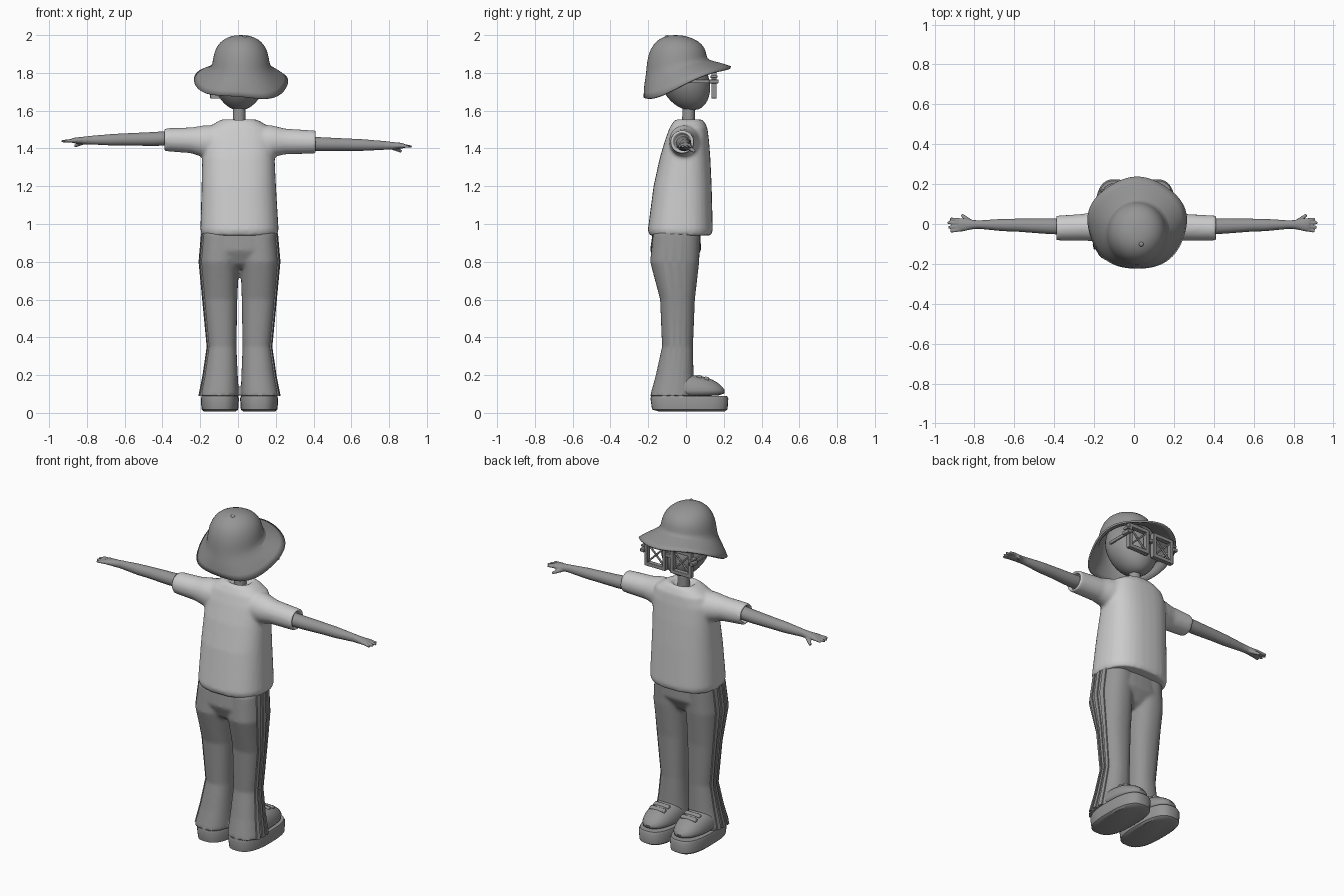
import bpy, bmesh, math
from mathutils import Vector, Matrix

if "Cube" in bpy.data.objects:
    bpy.data.objects.remove(bpy.data.objects["Cube"])


def material(name, v):
    m = bpy.data.materials.new(name)
    m.use_nodes = True
    m.diffuse_color = (v, v, v, 1)
    m.node_tree.nodes["Principled BSDF"].inputs["Base Color"].default_value = (v, v, v, 1)
    return m


LIGHT = material("light grey", 0.6)
MID = material("mid grey", 0.3)


def skin(bm, loops, first=True, last=True):
    """Bridge equal point loops into a tube, with optional end caps."""
    rows = [[bm.verts.new(p) for p in loop] for loop in loops]
    n = len(rows[0])
    for a, b in zip(rows, rows[1:]):
        for i in range(n):
            j = (i + 1) % n
            bm.faces.new((a[i], a[j], b[j], b[i]))
    if first:
        bm.faces.new(rows[0])
    if last:
        bm.faces.new(rows[-1])


def loft(bm, rings, axis="z", power=2.0, n=32, **caps):
    """Rings are (position, centre a, centre b, radius a, radius b)."""
    loops = []
    for t, a, b, ra, rb in rings:
        loop = []
        for i in range(n):
            c, s = math.cos(math.tau * i / n), math.sin(math.tau * i / n)
            u = a + ra * math.copysign(abs(c) ** (2 / power), c)
            v = b + rb * math.copysign(abs(s) ** (2 / power), s)
            loop.append((u, v, t) if axis == "z" else (t, u, v))
        loops.append(loop)
    skin(bm, loops, **caps)


def tube(bm, p, q, r1, r2, n=12):
    p, q = Vector(p), Vector(q)
    turn = (q - p).to_track_quat("Z", "Y").to_matrix().to_4x4()
    bmesh.ops.create_cone(bm, cap_ends=True, segments=n, radius1=r1, radius2=r2,
                          depth=(q - p).length, matrix=Matrix.Translation((p + q) / 2) @ turn)


def box(bm, centre, size, tilt=0, axis="X"):
    bmesh.ops.create_cube(bm, size=1, matrix=Matrix.Translation(centre)
                          @ Matrix.Rotation(tilt, 4, axis) @ Matrix.Diagonal((*size, 1)))


def make(name, bm, mat, voxel=0, smooth=0, subdiv=0, bevel=0, angle=40):
    bmesh.ops.recalc_face_normals(bm, faces=bm.faces)
    me = bpy.data.meshes.new(name)
    bm.to_mesh(me)
    bm.free()
    me.materials.append(mat)
    ob = bpy.data.objects.new(name, me)
    bpy.context.collection.objects.link(ob)
    bpy.ops.object.select_all(action="DESELECT")
    ob.select_set(True)
    bpy.context.view_layer.objects.active = ob
    if bevel:
        m = ob.modifiers.new("Bevel", "BEVEL")
        m.width, m.segments = bevel, 2
    if voxel:
        m = ob.modifiers.new("Remesh", "REMESH")
        m.mode, m.voxel_size, m.use_smooth_shade = "VOXEL", voxel, True
        m = ob.modifiers.new("Smooth", "SMOOTH")
        m.factor, m.iterations = 0.5, smooth
    if subdiv:
        m = ob.modifiers.new("Subdivision", "SUBSURF")
        m.levels = m.render_levels = subdiv
    bpy.ops.object.shade_smooth_by_angle(angle=math.radians(angle))
    return ob


SIDES = (("left", 1), ("right", -1))

# Shirt: torso and both sleeves blended into one surface
bm = bmesh.new()
loft(bm, [(0.94, 0.008, -0.03, 0.20, 0.165), (0.97, 0.008, -0.03, 0.207, 0.172),
          (1.2, 0.004, -0.018, 0.197, 0.154), (1.35, 0.002, -0.005, 0.192, 0.134),
          (1.45, 0.004, 0.006, 0.19, 0.115), (1.51, 0.005, 0.013, 0.165, 0.1),
          (1.545, 0.006, 0.015, 0.11, 0.08), (1.558, 0.006, 0.015, 0.075, 0.062),
          (1.53, 0.006, 0.015, 0.045, 0.04)], power=2.5)
for name, s in SIDES:
    end, drop = (0.415, 0.012) if s > 0 else (0.39, 0)
    loft(bm, [(s * 0.08, -0.005, 1.43, 0.085, 0.095), (s * 0.18, -0.01, 1.437, 0.08, 0.085),
              (s * 0.25, -0.016, 1.443 - drop / 2, 0.067, 0.068),
              (s * (end - 0.02), -0.02, 1.446 - drop, 0.063, 0.062),
              (s * end, -0.02, 1.446 - drop, 0.062, 0.061),
              (s * end, -0.02, 1.446 - drop, 0.047, 0.047),
              (s * (end - 0.04), -0.02, 1.446 - drop, 0.045, 0.045)], axis="x")
make("shirt", bm, LIGHT, voxel=0.01, smooth=6)

# Arms with hands
for name, s in SIDES:
    bm = bmesh.new()
    tip, drop = (0.925, 0.028) if s > 0 else (0.94, 0.0)
    z = 1.442 - drop
    loft(bm, [(s * 0.3, -0.015, z + 0.015, 0.042, 0.04), (s * 0.45, -0.01, z + 0.008, 0.039, 0.037),
              (s * 0.58, -0.006, z + 0.006, 0.033, 0.033), (s * 0.66, -0.005, z + 0.004, 0.031, 0.031),
              (s * 0.78, -0.003, z + 0.002, 0.021, 0.023), (s * 0.82, -0.003, z, 0.025, 0.02),
              (s * 0.86, -0.004, z, 0.034, 0.016), (s * 0.88, -0.005, z, 0.031, 0.012)],
         axis="x", n=24)
    for k, y in enumerate((-0.03, -0.013, 0.005, 0.021)):
        reach = tip - abs(k - 1.6) * 0.012
        tube(bm, (s * 0.865, y * 0.9, z), (s * reach, y * 1.25, z - 0.004), 0.0105, 0.007)
    tube(bm, (s * 0.82, 0.01, z - 0.008), (s * 0.865, 0.046, z - 0.03), 0.014, 0.008)
    make("arm_" + name, bm, MID, voxel=0.005, smooth=3)

# Flared trousers
MX = 0.008
LEG = [(0.95, 0.1, -0.05, 0.098, 0.125), (0.8, 0.108, -0.06, 0.103, 0.13),
       (0.6, 0.102, -0.045, 0.09, 0.092), (0.35, 0.092, -0.045, 0.076, 0.082),
       (0.2, 0.1, -0.06, 0.09, 0.1), (0.09, 0.109, -0.07, 0.103, 0.12)]
POW = 2.3
bm = bmesh.new()
loft(bm, [(0.97, MX, -0.05, 0.195, 0.125), (0.86, MX, -0.055, 0.205, 0.135),
          (0.79, MX, -0.06, 0.14, 0.1), (0.765, MX, -0.06, 0.09, 0.07)], power=2.5)
for name, s in SIDES:
    loft(bm, [(z, MX + s * cx, cy, rx, ry) for z, cx, cy, rx, ry in LEG], power=POW)
make("trousers", bm, MID, voxel=0.009, smooth=5)

# Raised stripes down the outside of each leg
for name, s in SIDES:
    bm = bmesh.new()
    for mid in (-0.045, -0.002, 0.041):
        loops = []
        for z, cx, cy, rx, ry in LEG:
            squeeze = ry / 0.12
            edges = [(d * squeeze, cx + rx * (1 - abs(d * squeeze / ry) ** POW) ** (1 / POW))
                     for d in (mid - 0.012, mid + 0.012)]
            (d0, x0), (d1, x1) = edges
            loops.append([(MX + s * x, cy + d, z) for x, d in
                          ((x0 - 0.02, d0), (x0 + 0.006, d0), (x1 + 0.006, d1), (x1 - 0.02, d1))])
        skin(bm, loops)
    make("leg_stripes_" + name, bm, MID, angle=50)

# Chunky shoes: sole, upper and two straps
for name, s in SIDES:
    x = MX + s * 0.104
    bm = bmesh.new()
    loft(bm, [(0.008, x, 0.03, 0.085, 0.175), (0.018, x, 0.02, 0.097, 0.2),
              (0.075, x, 0.018, 0.101, 0.206), (0.09, x, 0.016, 0.096, 0.2)], power=2.7, n=40)
    make("shoe_sole_" + name, bm, MID)
    bm = bmesh.new()
    loft(bm, [(0.085, x, 0.02, 0.093, 0.19), (0.12, x, 0.022, 0.093, 0.188),
              (0.15, x, 0.012, 0.088, 0.172), (0.175, x, 0, 0.075, 0.145),
              (0.192, x, -0.01, 0.055, 0.11), (0.2, x, -0.02, 0.03, 0.06)], power=2.3)
    make("shoe_upper_" + name, bm, MID, subdiv=1)
    bm = bmesh.new()
    for y, z in ((0.07, 0.187), (0.108, 0.178)):
        box(bm, (x, y, z), (0.1, 0.026, 0.026), -0.25)
    make("shoe_straps_" + name, bm, MID, bevel=0.006)

# Neck and head
bm = bmesh.new()
tube(bm, (0.006, 0.012, 1.5), (0.006, 0.015, 1.66), 0.034, 0.032, 24)
make("neck", bm, MID)
bm = bmesh.new()
loft(bm, [(1.602, 0.008, 0.03, 0.022, 0.028), (1.618, 0.008, 0.025, 0.06, 0.065),
          (1.65, 0.008, 0.016, 0.095, 0.1), (1.7, 0.008, 0.005, 0.128, 0.125),
          (1.76, 0.008, -0.01, 0.145, 0.138), (1.83, 0.008, -0.03, 0.14, 0.135),
          (1.9, 0.008, -0.045, 0.11, 0.11), (1.95, 0.008, -0.05, 0.04, 0.04)])
make("head", bm, MID, subdiv=1)

# Bucket hat with a tilted, wavy brim: rings carry a slope and a wave
HAT = [(2.0, -0.055, 0.02, 0.02, 0, 0), (1.993, -0.055, 0.065, 0.065, 0, 0),
       (1.965, -0.053, 0.112, 0.118, 0.05, 0), (1.915, -0.05, 0.142, 0.152, 0.12, 0),
       (1.855, -0.05, 0.151, 0.16, 0.2, 0), (1.827, -0.048, 0.157, 0.165, 0.25, 0),
       (1.792, -0.025, 0.205, 0.2, 0.34, 0.005), (1.752, 0.003, 0.25, 0.232, 0.39, 0.012)]
bm = bmesh.new()
loops = []
for z, cy, rx, ry, slope, wave in HAT:
    loop = []
    for i in range(40):
        a = math.tau * i / 40
        r = 1 + wave * 1.5 * math.sin(5 * a)
        dx, dy = rx * r * math.cos(a), ry * r * math.sin(a)
        loop.append((0.016 + dx, cy + dy, z + slope * dy - wave * 7 * dx * abs(dx) * 2
                     + wave * math.sin(3 * a + 0.6)))
    loops.append(loop)
skin(bm, loops, last=False)
hat = make("bucket_hat", bm, MID, subdiv=1)
m = hat.modifiers.new("Thickness", "SOLIDIFY")
m.thickness = 0.01
bm = bmesh.new()
bmesh.ops.create_uvsphere(bm, u_segments=16, v_segments=10, radius=0.014,
                          matrix=Matrix.Translation((0.036, -0.1, 1.986)))
make("hat_button", bm, MID)

# Square glasses with lattice lenses, hinges and temples
bm = bmesh.new()
GY, GZ = 0.148, 1.74
for s in (1, -1):
    x = 0.01 + s * 0.086
    for k in (1, -1):
        box(bm, (x + k * 0.06, GY, GZ), (0.022, 0.028, 0.15))
        box(bm, (x, GY, GZ + k * 0.065), (0.13, 0.028, 0.022))
        for off in (-0.03, 0.03):
            box(bm, (x + off, GY, GZ + off * k), (0.01, 0.01, 0.085), k * math.pi / 4, "Y")
    box(bm, (x + s * 0.078, GY, GZ + 0.015), (0.026, 0.05, 0.02))
    box(bm, (x + s * 0.078, GY, GZ + 0.04), (0.022, 0.036, 0.014))
    box(bm, (x + s * 0.072, 0.075, GZ + 0.015), (0.012, 0.16, 0.018))
box(bm, (0.01, GY, GZ + 0.02), (0.07, 0.02, 0.02))
make("glasses", bm, MID, bevel=0.003)
